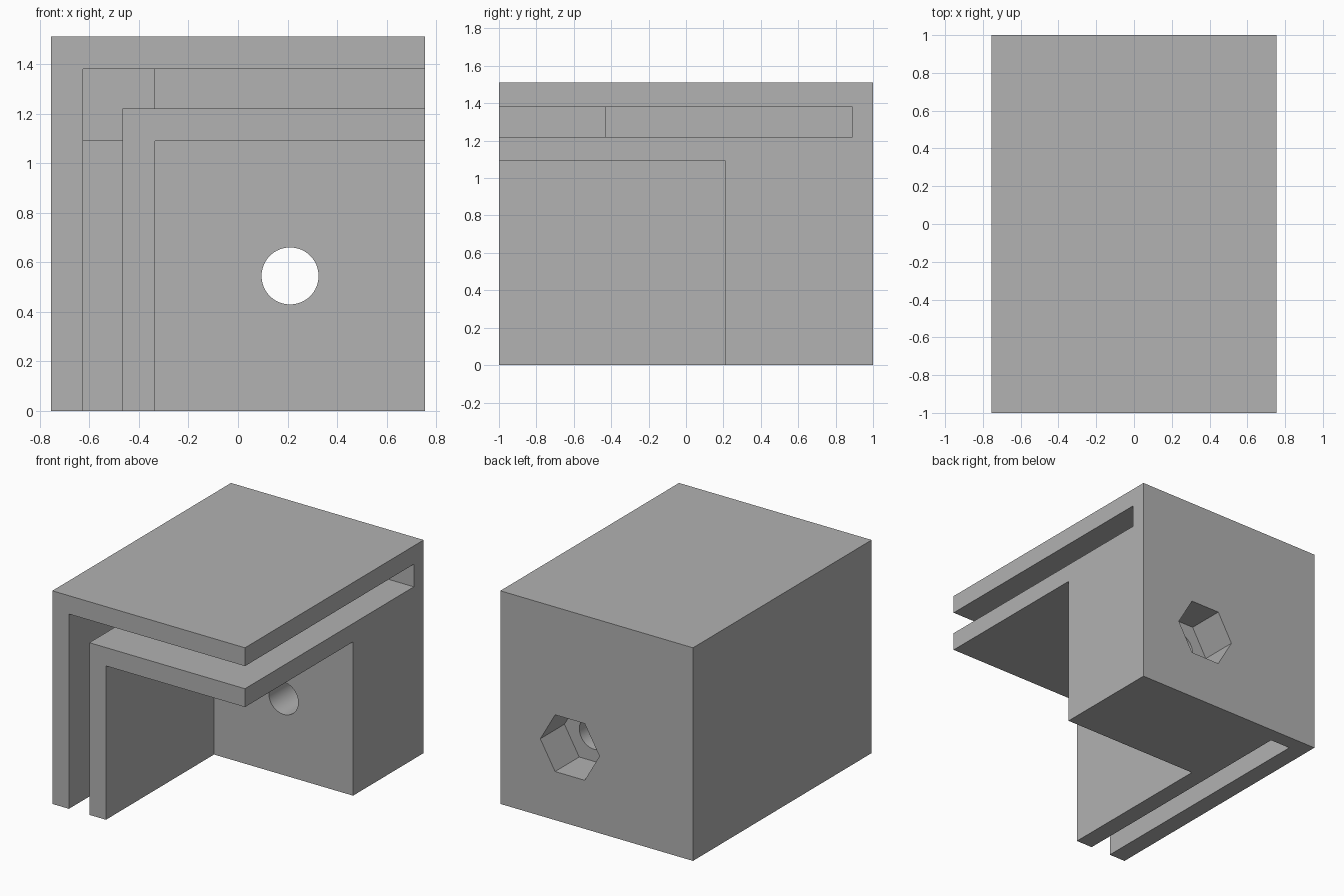
import bpy, bmesh, math
from mathutils import Matrix

if "Cube" in bpy.data.objects:
    bpy.data.objects.remove(bpy.data.objects["Cube"])

grey = bpy.data.materials.new("grey plastic")
grey.diffuse_color = (0.445, 0.445, 0.445, 1)
grey.use_nodes = True
grey.node_tree.nodes["Principled BSDF"].inputs["Base Color"].default_value = grey.diffuse_color


def prism(name, profile, y0, y1):
    """Extrude an (x, z) outline along y from y0 to y1."""
    bm = bmesh.new()
    face = bm.faces.new([bm.verts.new((x, y0, z)) for x, z in profile])
    ext = bmesh.ops.extrude_face_region(bm, geom=[face])
    moved = [v for v in ext["geom"] if isinstance(v, bmesh.types.BMVert)]
    bmesh.ops.translate(bm, verts=moved, vec=(0, y1 - y0, 0))
    bmesh.ops.recalc_face_normals(bm, faces=bm.faces)
    mesh = bpy.data.meshes.new(name)
    bm.to_mesh(mesh)
    bm.free()
    mesh.materials.append(grey)
    ob = bpy.data.objects.new(name, mesh)
    bpy.context.collection.objects.link(ob)
    return ob


def rect(x0, x1, z0, z1):
    return [(x0, z0), (x1, z0), (x1, z1), (x0, z1)]


def ring(x, z, r, n):
    return [(x + r * math.cos(2 * math.pi * i / n),
             z + r * math.sin(2 * math.pi * i / n)) for i in range(n)]


W, H = 0.755, 1.51            # half width and height of the block
PX, PZ, PY = -0.335, 1.09, 0.21   # inner limits of the open pocket
SX0, SX1 = -0.625, -0.465     # upright slot
SZ0, SZ1 = 1.22, 1.38         # level slot
SLOT_END, CORNER_END = 0.89, -0.43
HX, HZ = 0.21, 0.545          # bolt hole centre

bracket = prism("corner_bracket", rect(-W, W, 0, H), -1, 1)

# L-shaped slot at the front, deeper along both straight arms
corner = [(SX0, -0.1), (SX1, -0.1), (SX1, SZ0), (0.9, SZ0), (0.9, SZ1), (SX0, SZ1)]
cutters = [
    prism("pocket_cutter", rect(PX, 0.9, -0.1, PZ), -1.1, PY),
    prism("corner_slot_cutter", corner, -1.1, CORNER_END),
    prism("level_slot_cutter", rect(PX, 0.9, SZ0, SZ1), -1.1, SLOT_END),
    prism("upright_slot_cutter", rect(SX0, SX1, -0.1, PZ), -1.1, SLOT_END),
    prism("bolt_hole_cutter", ring(HX, HZ, 0.115, 64), 0.0, 0.9),
    prism("nut_recess_cutter", ring(HX, HZ, 0.232, 6), 0.73, 1.1),
]
for c in cutters:
    c.hide_render = True
    c.hide_set(True)
    mod = bracket.modifiers.new(c.name, "BOOLEAN")
    mod.operation = "DIFFERENCE"
    mod.solver = "EXACT"
    mod.object = c

# Bake the cuts, then drop the helpers
bpy.context.view_layer.objects.active = bracket
bracket.select_set(True)
for c in cutters:
    bpy.ops.object.modifier_apply(modifier=c.name)
for c in cutters:
    bpy.data.objects.remove(c)
bpy.ops.object.shade_smooth_by_angle(angle=math.radians(30))
